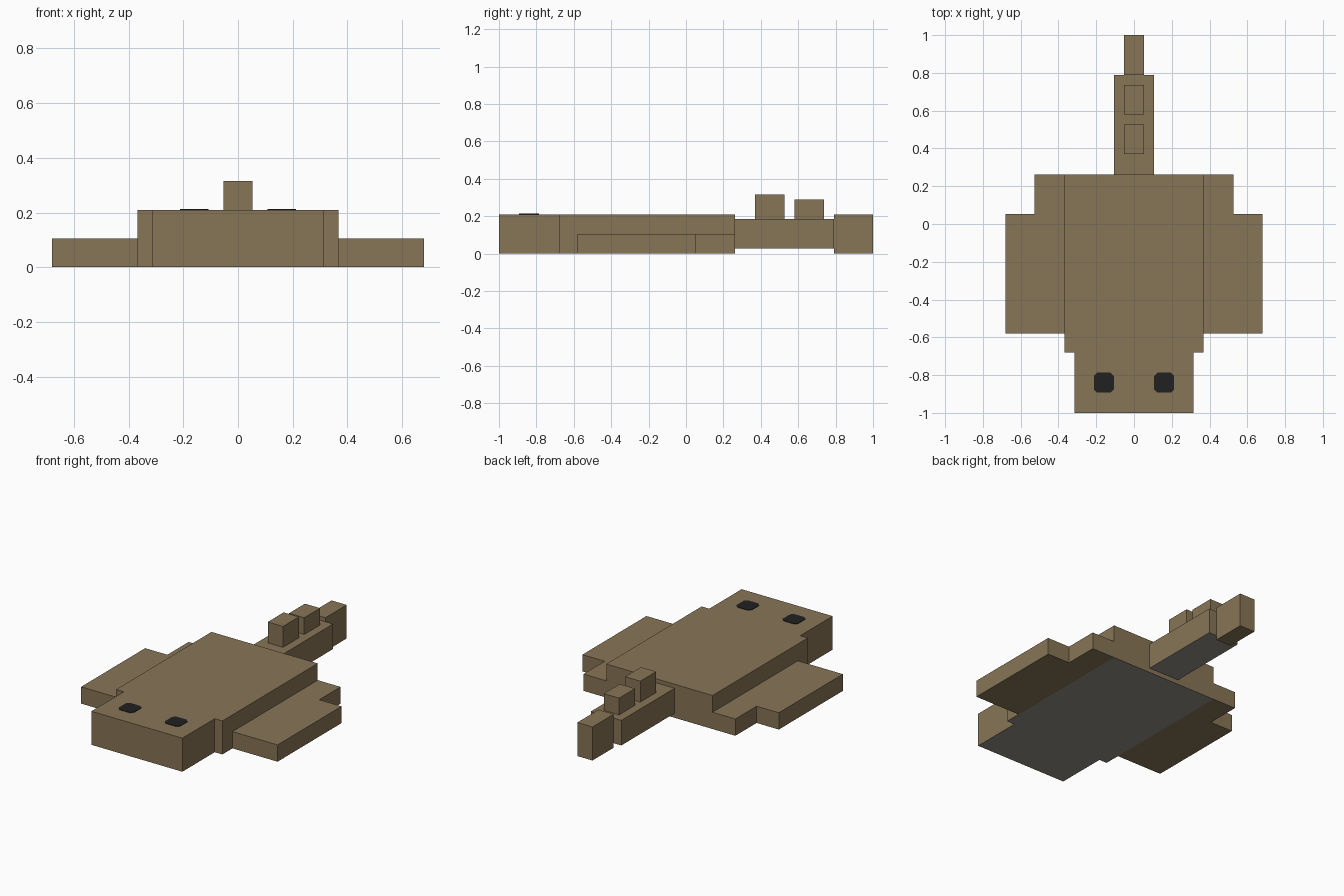
import bpy
import bmesh

cube = bpy.data.objects.get("Cube")
if cube:
    bpy.data.objects.remove(cube, do_unlink=True)


def make_material(name, rgb):
    mat = bpy.data.materials.new(name)
    mat.use_nodes = True
    mat.diffuse_color = (*rgb, 1)
    mat.node_tree.nodes["Principled BSDF"].inputs["Base Color"].default_value = (*rgb, 1)
    return mat


brown = make_material("sandy_brown", (0.242, 0.178, 0.095))
grey = make_material("belly_grey", (0.288, 0.28, 0.245))
black = make_material("eye_black", (0.015, 0.015, 0.015))


def slab(name, outline, bottom, top, mat, belly=None, mirror=False):
    """Extrude a flat outline upwards; belly colours the faces pointing down."""
    bm = bmesh.new()
    base = bm.faces.new([bm.verts.new((x, y, bottom)) for x, y in outline])
    result = bmesh.ops.extrude_face_region(bm, geom=[base], use_keep_orig=True)
    for v in result["geom"]:
        if isinstance(v, bmesh.types.BMVert):
            v.co.z = top
    bmesh.ops.recalc_face_normals(bm, faces=bm.faces[:])
    bm.normal_update()
    for f in bm.faces:
        f.material_index = 1 if belly and f.normal.z < -0.9 else 0
    mesh = bpy.data.meshes.new(name)
    bm.to_mesh(mesh)
    bm.free()
    mesh.materials.append(mat)
    if belly:
        mesh.materials.append(belly)
    obj = bpy.data.objects.new(name, mesh)
    bpy.context.collection.objects.link(obj)
    if mirror:
        obj.modifiers.new("Mirror", "MIRROR")
    return obj


def symmetric(half):
    """Close a right-hand outline with its mirror image."""
    return half + [(-x, y) for x, y in reversed(half)]


def box(name, half_width, front, back, bottom, top, belly=None):
    return slab(name, symmetric([(half_width, front), (half_width, back)]),
                bottom, top, brown, belly)


# Flat body with the narrower head in one stepped outline
slab("body_and_head",
     symmetric([(0.315, -1), (0.315, -0.68), (0.368, -0.68), (0.368, 0.263)]),
     0, 0.21, brown, grey)

# Thin stepped side fins
slab("side_fins",
     [(0.368, -0.58), (0.68, -0.58), (0.68, 0.053),
      (0.526, 0.053), (0.526, 0.263), (0.368, 0.263)],
     0, 0.105, brown, mirror=True)

# Tail, its tip and the two small back fins
box("tail", 0.105, 0.263, 0.79, 0.028, 0.185, grey)
box("tail_tip", 0.0525, 0.79, 1, 0, 0.21)
box("front_tail_fin", 0.0525, 0.37, 0.527, 0.185, 0.316)
box("rear_tail_fin", 0.0525, 0.58, 0.737, 0.185, 0.29)

# Eyes: thin plates with clipped corners
cx, cy, r, c = 0.16, -0.84, 0.053, 0.036
corners = [(r, -c), (r, c), (c, r), (-c, r), (-r, c), (-r, -c), (-c, -r), (c, -r)]
slab("eyes", [(cx + x, cy + y) for x, y in corners], 0.209, 0.213, black, mirror=True)
